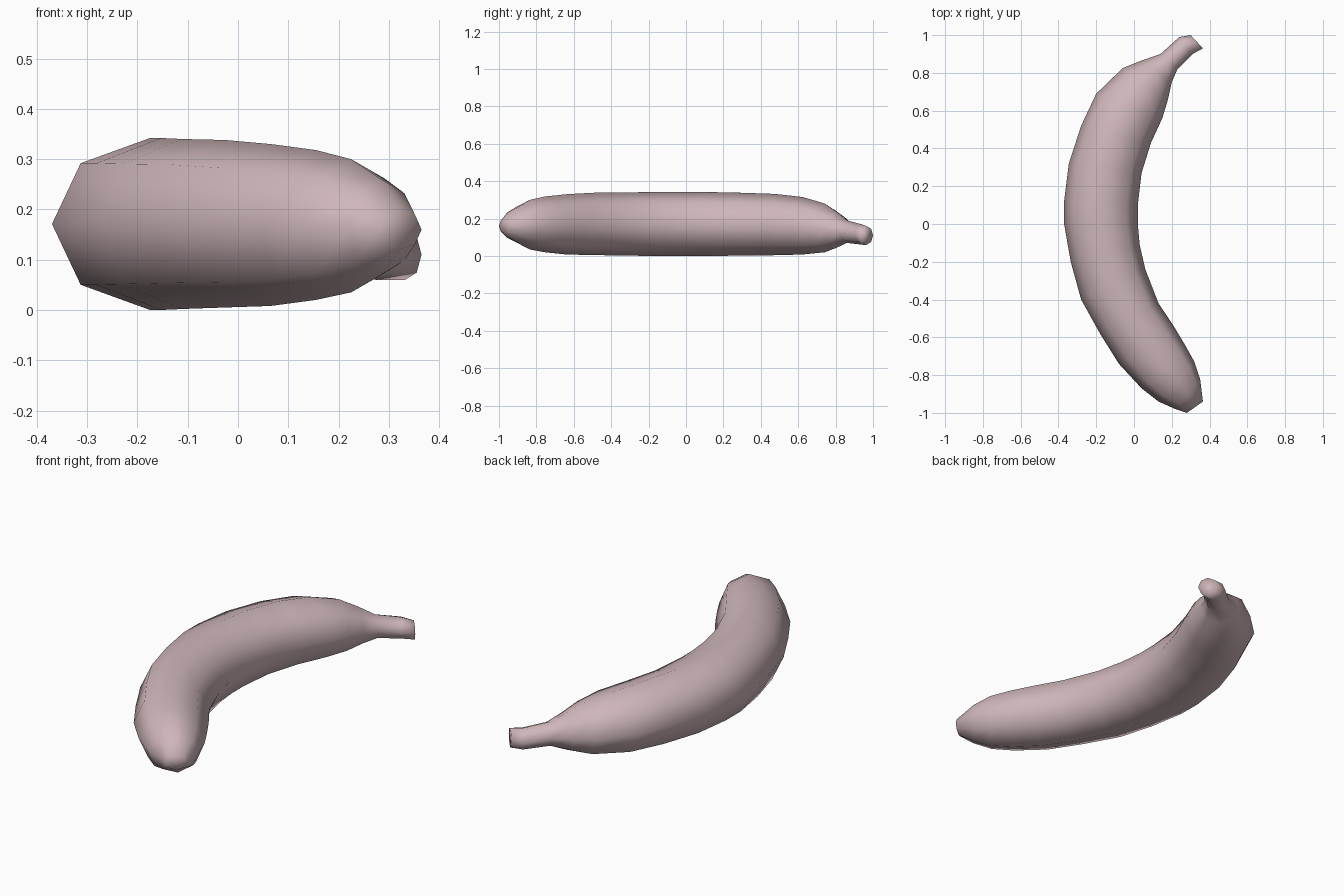
import bpy, bmesh, math
from mathutils import Vector

cube = bpy.data.objects.get("Cube")
if cube:
    bpy.data.objects.remove(cube, do_unlink=True)

# One flat colour for the whole fruit
skin = bpy.data.materials.new("pale_pink_skin")
skin.use_nodes = True
colour = (0.62, 0.47, 0.49, 1)
skin.diffuse_color = colour
skin.node_tree.nodes["Principled BSDF"].inputs["Base Color"].default_value = colour

# Cross-sections from stem to blossom end:
# outer x, outer y, inner x, inner y, bottom z, top z
SECTIONS = [
    (.30, 1.0, .365, .93, .06, .16),
    (.24, .99, .31, .90, .06, .168),
    (.14, .90, .23, .82, .07, .19),
    (.04, .865, .20, .75, .045, .235),
    (-.06, .825, .18, .66, .02, .28),
    (-.20, .69, .15, .56, .008, .315),
    (-.28, .52, .09, .43, .004, .332),
    (-.345, .32, .04, .27, .002, .338),
    (-.37, .12, .02, .10, 0, .342),
    (-.37, 0, .02, 0, 0, .342),
    (-.335, -.2, .03, -.11, 0, .342),
    (-.28, -.4, .06, -.24, .002, .34),
    (-.18, -.58, .13, -.42, .005, .338),
    (-.08, -.74, .21, -.54, .008, .33),
    (.04, -.87, .27, -.64, .02, .318),
    (.13, -.94, .32, -.73, .035, .30),
    (.22, -.98, .35, -.82, .07, .26),
    (.28, -1.0, .365, -.94, .12, .20),
]
SIDES = 8


def add_ring(bm, ox, oy, ix, iy, low, high):
    """Oval ring spanning the outer and inner curve of the bend."""
    outer, inner = Vector((ox, oy, 0)), Vector((ix, iy, 0))
    centre = (outer + inner) / 2 + Vector((0, 0, (low + high) / 2))
    across, up = (outer - inner) / 2, Vector((0, 0, (high - low) / 2))
    angles = [math.tau * i / SIDES for i in range(SIDES)]
    return [bm.verts.new(centre + across * math.cos(a) + up * math.sin(a)) for a in angles]


# Curved body and stem lofted through the rings
bm = bmesh.new()
rings = [add_ring(bm, *s) for s in SECTIONS]
for a, b in zip(rings, rings[1:]):
    for i in range(SIDES):
        j = (i + 1) % SIDES
        bm.faces.new((a[i], a[j], b[j], b[i]))

# Closed ends
bm.faces.new(rings[0])
bm.faces.new(rings[-1])
bmesh.ops.recalc_face_normals(bm, faces=bm.faces)
for face in bm.faces:
    face.smooth = True

mesh = bpy.data.meshes.new("banana")
bm.to_mesh(mesh)
bm.free()
mesh.materials.append(skin)
banana = bpy.data.objects.new("banana", mesh)
bpy.context.collection.objects.link(banana)
